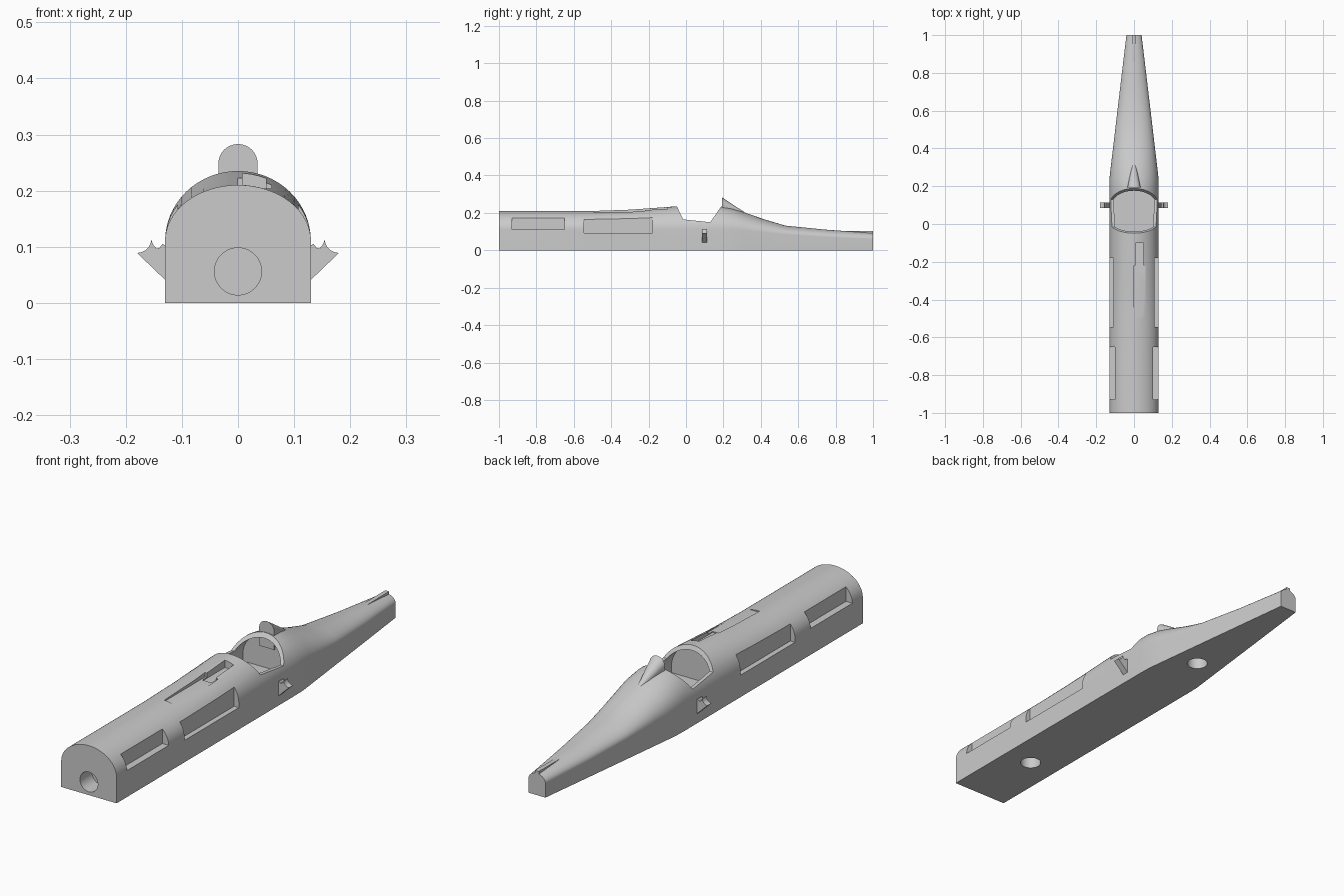
import bpy, bmesh, math

if "Cube" in bpy.data.objects:
    bpy.data.objects.remove(bpy.data.objects["Cube"])

grey = bpy.data.materials.new("plain grey")
grey.use_nodes = True
grey.diffuse_color = (0.6, 0.6, 0.6, 1)
grey.node_tree.nodes["Principled BSDF"].inputs["Base Color"].default_value = (0.6, 0.6, 0.6, 1)


def loft(name, rings):
    """Skin a closed solid through equal-length rings of points."""
    bm = bmesh.new()
    rows = [[bm.verts.new(p) for p in ring] for ring in rings]
    n = len(rows[0])
    for a, b in zip(rows, rows[1:]):
        for i in range(n):
            j = (i + 1) % n
            bm.faces.new((a[i], a[j], b[j], b[i]))
    bm.faces.new(rows[0])
    bm.faces.new(rows[-1])
    bmesh.ops.recalc_face_normals(bm, faces=bm.faces)
    mesh = bpy.data.meshes.new(name)
    bm.to_mesh(mesh)
    bm.free()
    mesh.materials.append(grey)
    obj = bpy.data.objects.new(name, mesh)
    bpy.context.collection.objects.link(obj)
    return obj


def arch(y, w, spring, top, floor=0.0, n=32):
    """Flat-bottomed section with straight sides and a rounded top."""
    arc = [(w * math.cos(math.pi * i / n), y,
            spring + (top - spring) * math.sin(math.pi * i / n)) for i in range(n + 1)]
    return [(w, y, floor)] + arc + [(-w, y, floor)]


def box(name, x0, x1, y0, y1, z0, z1):
    return loft(name, [[(x0, y, z0), (x1, y, z0), (x1, y, z1), (x0, y, z1)] for y in (y0, y1)])


def disc(r, n=40):
    return [(r * math.cos(math.tau * i / n), r * math.sin(math.tau * i / n)) for i in range(n)]


def smooth(obj, angle=30):
    bpy.ops.object.select_all(action='DESELECT')
    obj.select_set(True)
    bpy.context.view_layer.objects.active = obj
    bpy.ops.object.shade_smooth_by_angle(angle=math.radians(angle))


def carve(obj, cutter):
    mod = obj.modifiers.new("cut", 'BOOLEAN')
    mod.operation = 'DIFFERENCE'
    mod.solver = 'EXACT'
    mod.object = cutter
    bpy.ops.object.select_all(action='DESELECT')
    bpy.context.view_layer.objects.active = obj
    obj.select_set(True)
    bpy.ops.object.modifier_apply(modifier=mod.name)
    bpy.data.objects.remove(cutter)


# Fuselage: y, half width, spring height, top height
stations = [
    (-1.0, .13, .11, .21), (-.5, .13, .11, .21), (-.3, .13, .11, .217),
    (-.05, .13, .11, .235), (.19, .13, .11, .235), (.25, .129, .11, .222),
    (.31, .122, .105, .203), (.42, .109, .095, .165), (.53, .096, .085, .132),
    (.75, .07, .07, .11), (1.0, .04, .06, .092)]
fuselage = loft("fuselage", [arch(*s) for s in stations])

# Cockpit opening, cut by its side profile, and the hollow inside
opening = [(-.05, .237), (-.015, .165), (.13, .15), (.19, .237), (.19, .4), (-.05, .4)]
carve(fuselage, loft("opening_cutter", [[(x, y, z) for y, z in opening] for x in (-.3, .3)]))
carve(fuselage, loft("cockpit_cutter", [arch(y, .117, .11, .217, .08) for y in (-.07, .2)]))

# Side pockets
for s in (-1, 1):
    for inner, y0, y1, z0 in ((.1, -.93, -.65, .112), (.108, -.545, -.18, .093)):
        x0, x1 = sorted((s * inner, s * .2))
        carve(fuselage, box("pocket_cutter", x0, x1, y0, y1, z0, .2))

# Offset trough on the upper deck
carve(fuselage, box("trough_cutter", 0, .06, -.495, -.22, .204, .3))
carve(fuselage, box("slot_cutter", .008, .05, -.25, -.1, .2, .3))

# Nose socket and the two mounting holes underneath
carve(fuselage, loft("nose_cutter", [[(a, y, b + .056) for a, b in disc(.042)] for y in (-1.1, -.92)]))
for yc in (-.67, .41):
    carve(fuselage, loft("hole_cutter", [[(a, b + yc, z) for a, b in disc(.042)] for z in (-.1, .06)]))
smooth(fuselage)

# Headrest fairing tapering back into the deck
headrest = loft("headrest", [arch(y, w, zs, zt, .17, 20) for y, w, zs, zt in (
    (.192, .035, .248, .283), (.25, .023, .222, .245), (.315, .008, .194, .202))])
smooth(headrest, 40)

# Tail ridge
loft("tail_ridge", [[(-.009, y, .05), (.009, y, .05), (.009, y, z), (-.009, y, z)]
                    for y, z in ((.85, .102), (1.0, .103))])

# Side brackets with scalloped outer edges
scallop = [(.18 - .025 * math.sin(t), .1125 - .0235 * math.cos(t))
           for t in [i * math.pi / 16 for i in range(9)]]
notch = [(.155 - .02 * i / 4, .1125 - .012 * math.sin(math.pi * i / 4) - .002 * i) for i in range(1, 5)]
bracket = [(.12, .032), (.13, .041)] + scallop + notch + [(.12, .1)]
for s, side in ((1, "left"), (-1, "right")):
    loft(side + "_bracket", [[(s * x, y, z) for x, z in bracket] for y in (.085, .113)])
